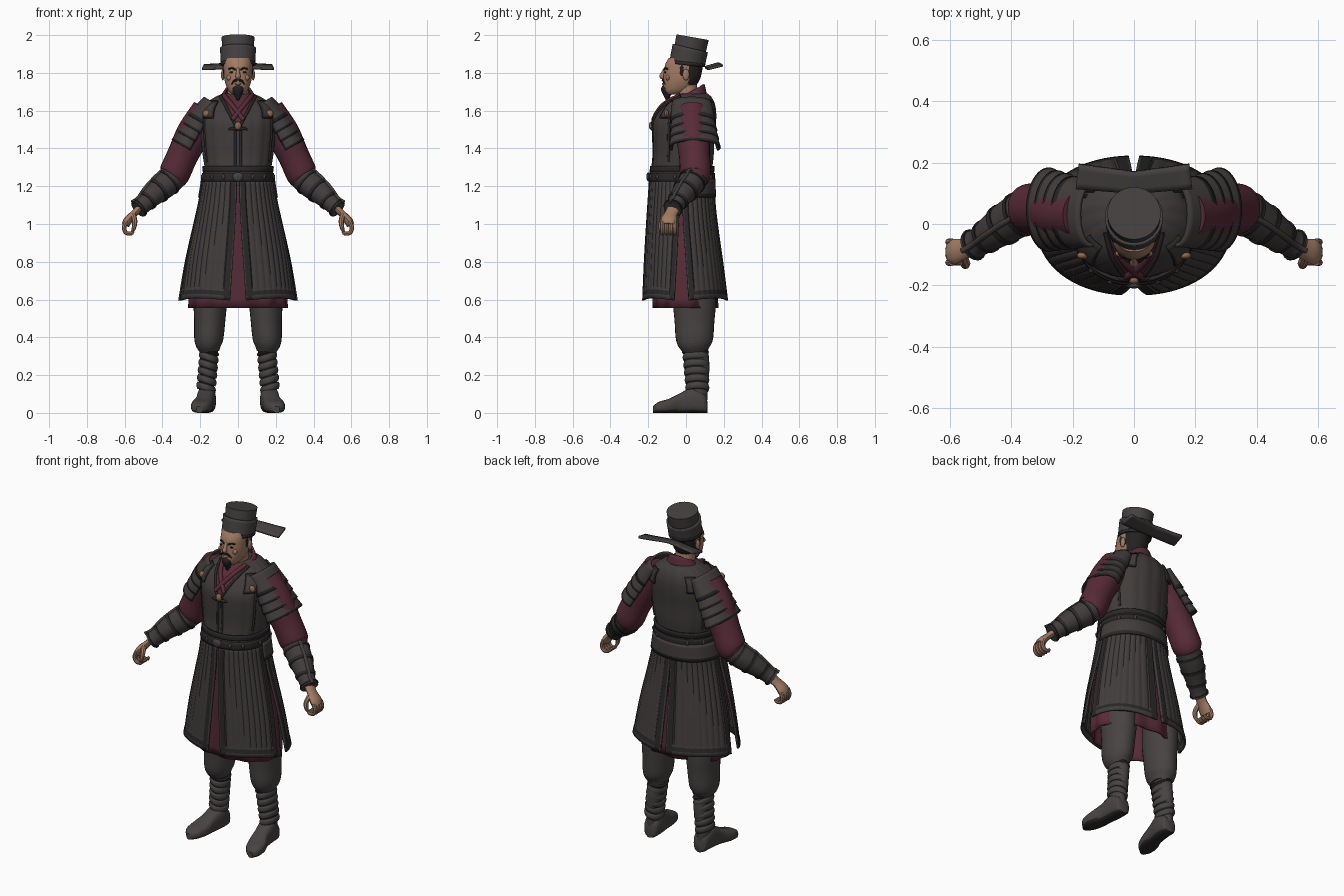
import bpy, bmesh
from math import sin, cos, pi, asin, radians, copysign
from mathutils import Vector

cube = bpy.data.objects.get("Cube")
if cube:
    bpy.data.objects.remove(cube, do_unlink=True)


def material(name, r, g, b):
    m = bpy.data.materials.new(name)
    m.use_nodes = True
    m.diffuse_color = (r, g, b, 1)
    shader = m.node_tree.nodes["Principled BSDF"]
    shader.inputs["Base Color"].default_value = (r, g, b, 1)
    shader.inputs["Roughness"].default_value = 0.8
    return m


armour = material("armour charcoal", .052, .046, .044)
trim = material("trim black", .022, .02, .02)
maroon = material("robe maroon", .095, .024, .038)
skin = material("skin tan", .36, .2, .125)
hair = material("hair black", .018, .016, .015)
cloth = material("trouser grey", .062, .056, .054)
felt = material("hat grey", .058, .052, .051)
brass = material("brass", .27, .14, .075)


def grid(name, f, nu, nv, mats, wrap=False, cap=False, thick=0, rule=None):
    """Surface f(u, v) as a mesh; optional end caps, thickness and face colour rule."""
    mats = mats if isinstance(mats, list) else [mats]
    cols = nu if wrap else nu + 1
    bm = bmesh.new()
    rows = [[bm.verts.new(f(i / nu, j / nv)) for i in range(cols)] for j in range(nv + 1)]
    for j in range(nv):
        for i in range(nu):
            k = (i + 1) % cols
            face = bm.faces.new((rows[j][i], rows[j][k], rows[j + 1][k], rows[j + 1][i]))
            if rule:
                c = face.calc_center_median()
                face.material_index = rule((i + .5) / nu, (j + .5) / nv, c)
    if cap:
        bm.faces.new(rows[0])
        bm.faces.new(rows[-1])
    bmesh.ops.remove_doubles(bm, verts=bm.verts, dist=1e-5)
    bmesh.ops.recalc_face_normals(bm, faces=bm.faces)
    for face in bm.faces:
        face.smooth = True
    me = bpy.data.meshes.new(name)
    bm.to_mesh(me)
    bm.free()
    me.set_sharp_from_angle(angle=radians(40))
    for m in mats:
        me.materials.append(m)
    ob = bpy.data.objects.new(name, me)
    bpy.context.scene.collection.objects.link(ob)
    if thick:
        mod = ob.modifiers.new("thickness", "SOLIDIFY")
        mod.thickness, mod.offset = thick, 0
    return ob


def at(table, k):
    """Smooth lookup in rows of (key, values...)."""
    last = len(table) - 1
    k = min(max(k, table[0][0]), table[-1][0])
    i = max(j for j in range(last) if table[j][0] <= k)
    p, q = table[i], table[i + 1]
    a, b = table[max(i - 1, 0)], table[min(i + 2, last)]
    h = q[0] - p[0]
    t = (k - p[0]) / h
    out = []
    for c in range(1, len(p)):
        m0 = (q[c] - a[c]) / (q[0] - a[0]) * h
        m1 = (b[c] - p[c]) / (b[0] - p[0]) * h
        d = q[c] - p[c]
        out.append(p[c] + t * (m0 + t * (3 * d - 2 * m0 - m1 + t * (m0 + m1 - 2 * d))))
    return out


def ring(table, a, z, off=0):
    """Point on a body of rows (z, front y, back y, half width); angle 0 is the front."""
    yf, yb, rx = at(table, z)
    sx, cy = (copysign(abs(w) ** .92, w) for w in (sin(a), cos(a)))
    return Vector((sx * (rx + off), (yf + yb) / 2 - cy * ((yb - yf) / 2 + off), z))


def body(name, table, mats, n=48, rows=24, off=0, **kw):
    lo, hi = table[0][0], table[-1][0]
    return grid(name, lambda u, v: ring(table, u * 2 * pi, lo + v * (hi - lo), off),
                n, rows, mats, wrap=True, **kw)


def tube(name, path, mat, side=1, n=12, steps=16, squash=1):
    """Round tube along rows (x, y, z, radius), mirrored with side = -1."""
    keyed = [(i,) + tuple(p) for i, p in enumerate(path)]
    end = len(path) - 1
    span = Vector(path[-1][:3]) - Vector(path[0][:3])
    ref = Vector((0, 0, 1)) if abs(span.y) > .8 * span.length else Vector((0, 1, 0))

    def f(u, v):
        x, y, z, r = at(keyed, v * end)
        e = .05
        t = Vector(at(keyed, v * end + e)[:3]) - Vector(at(keyed, v * end - e)[:3])
        t.normalize()
        b = (ref - t * ref.dot(t)).normalized()
        p = Vector((x, y, z)) + r * (t.cross(b) * squash * cos(2 * pi * u) + b * sin(2 * pi * u))
        return Vector((p.x * side, p.y, p.z))
    return grid(name, f, n, steps, mat, wrap=True, cap=True)


def ball(name, loc, size, mat):
    return grid(name, lambda u, v: Vector([c + s * d for c, s, d in zip(loc, size, (
        sin(pi * v) * cos(2 * pi * u), sin(pi * v) * sin(2 * pi * u), cos(pi * v)))]), 12, 8, mat, wrap=True)


SIDES = ((1, "left"), (-1, "right"))

# Vest, with quilted ridges
vest = [(1.2, -.185, .135, .178), (1.27, -.18, .135, .172), (1.36, -.17, .145, .185), (1.46, -.172, .15, .195),
        (1.54, -.17, .158, .198), (1.6, -.14, .158, .19), (1.64, -.105, .15, .165),
        (1.67, -.06, .135, .125), (1.69, -.03, .115, .08)]
grid("vest", lambda u, v: ring(vest, u * 2 * pi, 1.2 + .49 * v, .003 * abs(sin(16 * pi * u))),
     128, 30, armour, wrap=True, cap=True)


def on_vest(x, z, off):
    return ring(vest, asin(copysign(min(1, abs(x) / at(vest, z)[2]) ** (1 / .92), x)), z, off)


# Crossed neckline and front opening
grid("neckline", lambda u, v: on_vest((2 * u - 1) * (.004 + .085 * v), 1.52 + .165 * v, .006), 12, 12, maroon)
for s, tag in SIDES:
    edge = [(*on_vest(.006 + .082 * k / 5, 1.51 + .165 * k / 5, .006), .008) for k in range(6)]
    tube("neck_trim_" + tag, edge, trim, s)
    lapel = [(*on_vest(-.03 + .1 * k / 5, 1.55 + .13 * k / 5, .006), .013) for k in range(6)]
    tube("lapel_" + tag, lapel, maroon, s)
    opening = [(*on_vest(.014, 1.28 + .24 * k / 4, .001), .007) for k in range(5)]
    tube("opening_trim_" + tag, opening, trim, s)
    for place, a in (("front", 62), ("back", 120)):
        seam = [(*ring(vest, radians(a), 1.33 + .3 * k / 6, .002), .007) for k in range(7)]
        tube(f"armhole_trim_{place}_{tag}", seam, trim, s)
        grid(f"shoulder_strap_{place}_{tag}", lambda u, v: ring(
            vest, s * radians((38 if a < 90 else 126) + 24 * u), 1.56 + .09 * v, .008),
            8, 8, [armour, trim], thick=.01, rule=lambda u, v, c: int(min(u, v, 1 - u, 1 - v) < .13))
    ball("shoulder_clasp_" + tag, ring(vest, s * radians(52), 1.585, .014), (.02, .012, .02), brass)
    tube("front_toggle_" + tag, [(0, -.18, 1.5, .006), (.03, -.18, 1.505, .008), (.05, -.175, 1.5, .004)], trim, s)
ball("chest_clasp", (0, -.183, 1.52), (.018, .014, .022), brass)

# Standing collar, higher at the nape
grid("collar", lambda u, v: Vector((
    sin(2 * pi * u) * (.112 - .045 * v), .025 + .005 * v - cos(2 * pi * u) * (.09 - .028 * v),
    1.645 + v * (.055 - .04 * cos(2 * pi * u)))), 32, 6, maroon, wrap=True, thick=.012)

# Belts, buckle and hip flap
for name, z, h, off, m in (("belt_lower", 1.225, .045, .012, trim), ("belt_upper", 1.278, .028, .008, trim),
                           ("belt_middle", 1.265, .016, .007, armour)):
    grid(name, lambda u, v: ring(vest, 2 * pi * u, z + h * v, off), 64, 3, m, wrap=True, thick=.012)
ball("buckle", (0, -.2, 1.25), (.028, .01, .024), cloth)
for s, tag in SIDES:
    for a in (22, 45, 80, 120, 150):
        ball(f"belt_stud_{tag}_{a}", ring(vest, s * radians(a), 1.25, .018), (.009, .009, .014), armour)

# Skirt: four quilted panels with dark borders
skirt = [(.58, -.222, .213, .308), (.8, -.212, .185, .27), (1, -.2, .157, .225),
         (1.12, -.192, .144, .198), (1.24, -.184, .138, .178)]
grid("hip_flap", lambda u, v: ring(skirt, radians(85 + 190 * u), 1.14 + .1 * v, .012), 48, 5, [armour, trim],
     thick=.01, rule=lambda u, v, c: int(v < .2))
for s, tag in SIDES:
    for place, top, hem in (("front", (2, 88), (6.5, 77)), ("back", (91, 179.5), (94, 177.5))):
        def panel(u, v):
            z = .595 + .635 * v + .012 * sin(pi * u) * (1 - v)
            w = min(1, v * 1.25)
            a0, a1 = (h + (t - h) * w for h, t in zip(hem, top))
            border = u < .09 or u > .91 or v < .04
            return ring(skirt, s * radians(a0 + (a1 - a0) * u), z,
                        .006 if border else .004 * abs(sin(10 * pi * u)))
        grid(f"skirt_{place}_{tag}", panel, 60, 28, [armour, trim], thick=.012,
             rule=lambda u, v, c: int(.015 < u < .09 or .91 < u < .985 or .02 < v < .06))

# Robe under the skirt
robe = [(.555, -.168, .162, .255), (.75, -.172, .155, .245), (1, -.172, .135, .2), (1.22, -.165, .12, .16)]
grid("under_robe", lambda u, v: ring(robe, 2 * pi * u, .555 + .66 * v, .006 * sin(24 * pi * u) * (1 - v)),
     120, 14, maroon, wrap=True, thick=.01)

# Arms
for s, tag in SIDES:
    tube("sleeve_" + tag, [(.16, .03, 1.6, .085), (.235, .035, 1.48, .09), (.295, .045, 1.36, .082),
                           (.338, .05, 1.265, .082), (.36, .045, 1.235, .065)], maroon, s, 24)
    bracer = [(.345, .045, 1.245, .07), (.39, .02, 1.205, .07), (.45, -.02, 1.155, .06),
              (.5, -.055, 1.105, .047), (.53, -.072, 1.08, .05)]
    tube("bracer_" + tag, bracer, armour, s, 24)
    keyed = [(i, *p) for i, p in enumerate(bracer)]
    for k in (.5, 1.5, 2.5, 3.6):
        strap = [(x, y, z, r + .005) for x, y, z, r in (at(keyed, k), at(keyed, k + .1), at(keyed, k + .2))]
        tube(f"bracer_strap_{tag}_{k}", strap, trim, s, 24, 3)
    ridge = [(x + .6 * r, y - .3 * r, z + .72 * r, .01) for x, y, z, r in bracer]
    tube("bracer_ridge_" + tag, ridge, armour, s)

    # Lamellar shoulder guard: overlapping flared bands
    axis, out = Vector((.5, .06, -.86)).normalized(), Vector((.86, 0, .5))
    for i in range(4):
        def lame(u, v):
            t = (.052 * i if i else -.055 * (1 - v)) + .07 * v
            r = (.064 if i else .045) + (.016 if i else .033) * v
            a = radians(112) * (2 * u - 1)
            p = Vector((.165, .033, 1.6)) + axis * t + out * r * cos(a)
            p.y += sin(a) * (.098 + .006 * i + .016 * v)
            return Vector((p.x * s, p.y, p.z))
        grid(f"shoulder_guard_{tag}_{i}", lame, 32, 6, [armour, trim], thick=.012,
             rule=lambda u, v, c: int(v > .83 or u < .04 or u > .96))

    # Hand with curled fingers
    tube("palm_" + tag, [(.51, -.058, 1.095, .036), (.55, -.08, 1.055, .034), (.582, -.09, 1.02, .042),
                         (.596, -.092, .995, .038)], skin, s, squash=.55)
    for i in range(4):
        y = -.125 + .022 * i
        tube(f"finger_{tag}_{i}", [(.592, y, 1.012, .012), (.603, y, .98, .012), (.592, y, .953, .011),
                                   (.565, y, .95, .01), (.555, y, .963, .008)], skin, s, 8)
    tube("thumb_" + tag, [(.555, -.105, 1.05, .015), (.547, -.128, 1.015, .014), (.55, -.135, .985, .012),
                          (.558, -.13, .96, .008)], skin, s, 8)

    # Legs: baggy trousers, wrapped calves, boots
    tube("trouser_" + tag, [(.145, .045, .78, .105), (.147, .045, .6, .113), (.15, .045, .48, .105),
                            (.155, .045, .38, .096), (.15, .048, .325, .066)], cloth, s, 28, 24, .78)
    tube("calf_" + tag, [(.15, .05, .36, .062), (.157, .06, .25, .064), (.166, .062, .15, .055),
                         (.168, .06, .06, .052)], cloth, s, 24, 16, .72)
    for i in range(6):
        z = .115 + .04 * i
        m = trim if i == 5 else cloth
        grid(f"calf_wrap_{tag}_{i}", lambda u, v: Vector((
            s * (.169 - .018 * i / 5 + (.044 + .006 * sin(pi * v)) * cos(2 * pi * u)),
            .06 - .01 * i / 5 + (.056 + .008 * i / 5 + .006 * sin(pi * v)) * sin(2 * pi * u),
            z + (.015 if i == 5 else .036) * v + .014 * cos(2 * pi * u))), 28, 4, m, wrap=True, thick=.004)
    boot = [(0, .115, .165, .02, .05), (1, .1, .165, .043, .1), (2, .04, .167, .05, .135), (3, -.03, .176, .048, .105),
            (4, -.09, .19, .056, .075), (5, -.145, .2, .046, .058), (6, -.175, .205, .016, .035)]

    def shoe(u, v):
        y, x, w, h = at(boot, 6 * v)
        c, d = cos(2 * pi * u), sin(2 * pi * u)
        return Vector((s * (x + w * copysign(abs(c) ** .7, c)), y, h / 2 * (1 + copysign(abs(d) ** .7, d))))
    grid("boot_" + tag, shoe, 24, 24, [cloth, trim], wrap=True, cap=True, rule=lambda u, v, c: int(c.z < .014))

# Head and face
head = [(1.685, -.1, -.03, .028), (1.7, -.115, .01, .046), (1.73, -.121, .05, .062), (1.77, -.12, .075, .073),
        (1.81, -.117, .085, .076), (1.85, -.108, .09, .077), (1.88, -.09, .09, .074)]
body("head", head, [skin, hair], cap=True, rule=lambda u, v, c: int(c.y > .012 and c.z > 1.73))
tube("neck", [(0, .025, 1.62, .06), (0, .01, 1.68, .056), (0, 0, 1.75, .055)], skin, n=24)
tube("nose", [(0, -.11, 1.825, .007), (0, -.122, 1.8, .01), (0, -.127, 1.782, .014), (0, -.115, 1.772, .009)], skin)
tube("beard", [(0, -.098, 1.735, .02), (0, -.1, 1.715, .032), (0, -.1, 1.685, .022), (0, -.102, 1.655, .005)],
     hair, n=16)
ball("lower_lip", (0, -.12, 1.742), (.018, .007, .006), skin)
for s, tag in SIDES:
    ball("eye_" + tag, ring(head, s * radians(24), 1.803), (.013, .004, .005), hair)
    ball("cheek_" + tag, ring(head, s * radians(38), 1.775, -.006), (.018, .012, .016), skin)
    brow = [(*ring(head, radians(a), z), .005) for a, z in ((8, 1.816), (22, 1.825), (38, 1.82))]
    tube("brow_" + tag, brow, hair, s, 8)
    tube("moustache_" + tag, [(.004, -.123, 1.762, .006), (.02, -.12, 1.758, .006), (.034, -.108, 1.738, .003)],
         hair, s, 8)
    ball("ear_" + tag, (s * .08, .0, 1.79), (.01, .018, .03), skin)
    ball("sideburn_" + tag, (s * .072, -.022, 1.815), (.008, .012, .035), hair)


# Hat: tilted crown, lower tier and rear wing
def crown(u, v, lo, hi, off):
    w = lo + (hi - lo) * v
    c = -cos(2 * pi * u)
    y = .005 + .03 * w + (.083 + .002 * w + off) * c
    return Vector((sin(2 * pi * u) * (.08 + .007 * w + off), y, 1.845 + .144 * w - c * (.01 + .005 * w)))


grid("hat_crown", lambda u, v: crown(u, v, 0, 1, 0), 40, 8, felt, wrap=True, cap=True)
grid("hat_tier", lambda u, v: crown(u, v, 0, .6 + .06 * cos(2 * pi * u), .006), 40, 6, felt, wrap=True, thick=.01)
grid("hat_band", lambda u, v: crown(u, v, -.03, .09, .009), 40, 2, trim, wrap=True, thick=.006)
grid("hat_wing", lambda u, v: Vector((
    (2 * u - 1) * (.19 - .01 * v), .1 + .015 * abs(2 * u - 1) + v * (.07 + .01 * abs(2 * u - 1)),
    1.825 + .02 * v + .004 * cos(pi * (2 * u - 1)))), 24, 4, felt, thick=.014)
